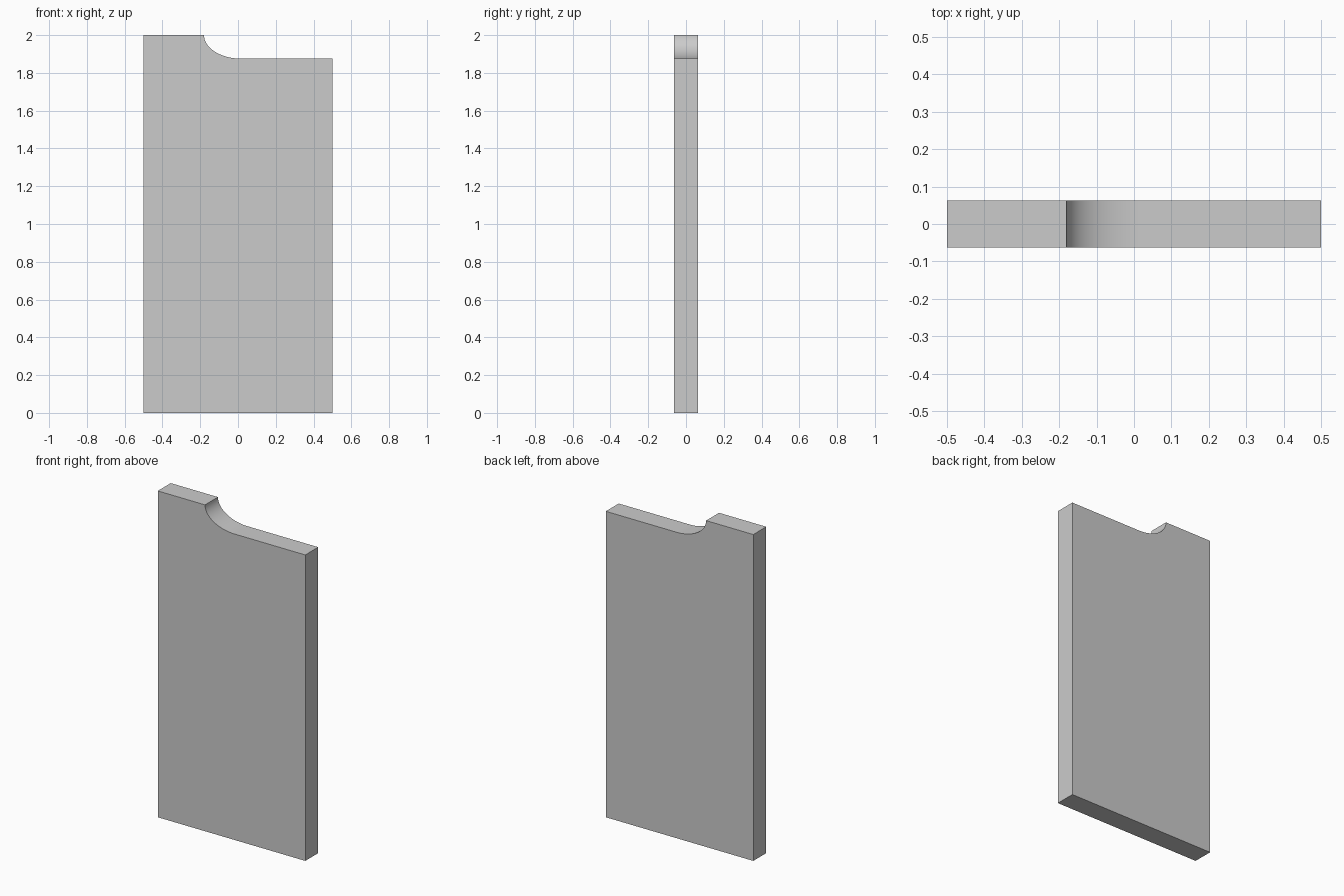
import bpy, bmesh, math

if "Cube" in bpy.data.objects:
    bpy.data.objects.remove(bpy.data.objects["Cube"])

HALF_T = 0.0625
STEPS = 24

# Front profile: rectangle with a scooped step in its top edge
profile = [(-0.5, 0), (0.5, 0), (0.5, 1.875)]
for i in range(STEPS + 1):
    a = math.pi / 2 * i / STEPS
    profile.append((0.02 - 0.2 * math.sin(a), 2.0 - 0.125 * math.cos(a)))
profile.append((-0.5, 2.0))

# Extrude the profile through the panel thickness
bm = bmesh.new()
face = bm.faces.new([bm.verts.new((x, -HALF_T, z)) for x, z in profile])
ext = bmesh.ops.extrude_face_region(bm, geom=[face], use_keep_orig=True)
moved = [g for g in ext["geom"] if isinstance(g, bmesh.types.BMVert)]
bmesh.ops.translate(bm, verts=moved, vec=(0, 2 * HALF_T, 0))
bmesh.ops.recalc_face_normals(bm, faces=bm.faces)

mesh = bpy.data.meshes.new("side_panel")
bm.to_mesh(mesh)
bm.free()
panel = bpy.data.objects.new("side_panel", mesh)
bpy.context.collection.objects.link(panel)

# Smooth the scoop, keep the corners sharp
bpy.context.view_layer.objects.active = panel
panel.select_set(True)
bpy.ops.object.shade_smooth_by_angle(angle=math.radians(30))
